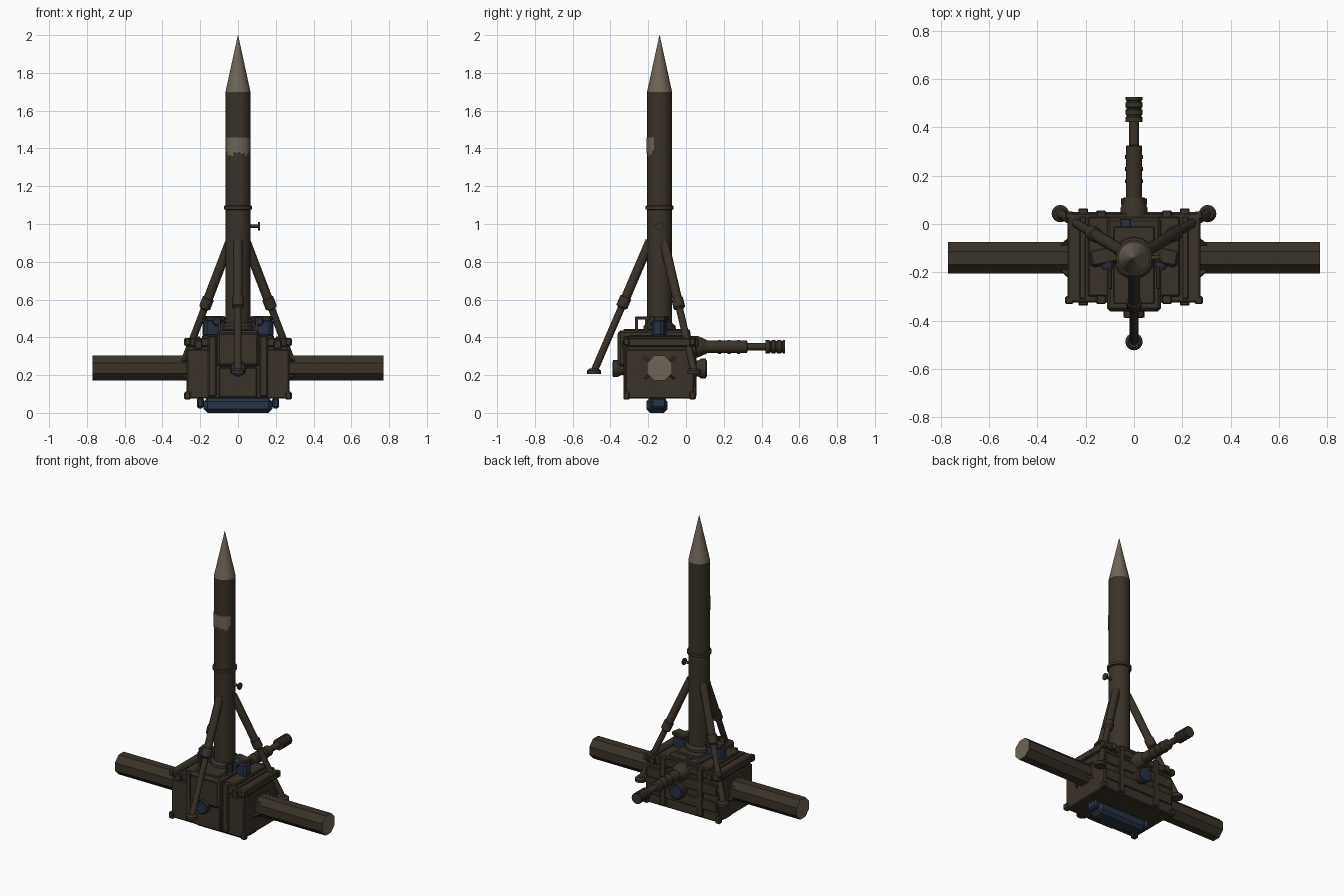
import bpy, bmesh, math
from mathutils import Vector

old = bpy.data.objects.get("Cube")
if old:
    bpy.data.objects.remove(old, do_unlink=True)


def material(name, rgb):
    m = bpy.data.materials.new(name)
    m.use_nodes = True
    m.diffuse_color = (*rgb, 1)
    m.node_tree.nodes["Principled BSDF"].inputs["Base Color"].default_value = (*rgb, 1)
    return m


BROWN = material("dark brown", (0.042, 0.032, 0.021))
TAN = material("dusty tan", (0.16, 0.13, 0.095))
BLUE = material("navy blue", (0.020, 0.032, 0.062))
AXIS = -0.14  # y of the mast and the side arms


def finish(bm, name, mats, smooth=False):
    bmesh.ops.recalc_face_normals(bm, faces=bm.faces)
    me = bpy.data.meshes.new(name)
    bm.to_mesh(me)
    bm.free()
    ob = bpy.data.objects.new(name, me)
    bpy.context.collection.objects.link(ob)
    for m in mats:
        me.materials.append(m)
    if smooth:
        bpy.ops.object.select_all(action='DESELECT')
        ob.select_set(True)
        bpy.context.view_layer.objects.active = ob
        bpy.ops.object.shade_smooth_by_angle(angle=math.radians(35))
    return ob


def box(name, x, y, z, mat=BROWN, bevel=0.006, turn=0):
    """Box from (low, high) ranges, turned about its own vertical axis."""
    bm = bmesh.new()
    bmesh.ops.create_cube(bm, size=1)
    for v in bm.verts:
        v.co = [c * (r[1] - r[0]) for c, r in zip(v.co, (x, y, z))]
    if bevel:
        bmesh.ops.bevel(bm, geom=bm.edges[:], offset=bevel, segments=1, affect='EDGES')
    ob = finish(bm, name, [mat])
    ob.location = [(r[0] + r[1]) / 2 for r in (x, y, z)]
    ob.rotation_euler.z = turn
    return ob


def lathe(name, start, end, profile, sides=16, mat=BROWN, cap=None, spin=0.0, smooth=True):
    """Turn (distance, radius) pairs about the line from start to end."""
    start, end = Vector(start), Vector(end)
    d = (end - start).normalized()
    ref = Vector((0, 0, 1)) if abs(d.z) < 0.9 else Vector((0, 1, 0))
    u = d.cross(ref).normalized()
    w = d.cross(u)
    bm = bmesh.new()
    rings = []
    for t, r in profile:
        a = [spin + math.tau * i / sides for i in range(sides)]
        rings.append([bm.verts.new(start + d * t + (u * math.cos(k) + w * math.sin(k)) * r) for k in a])
    for p, q in zip(rings, rings[1:]):
        for i in range(sides):
            j = (i + 1) % sides
            bm.faces.new((p[i], p[j], q[j], q[i]))
    bm.faces.new(rings[0])
    last = bm.faces.new(rings[-1])
    if cap:
        last.material_index = 1
    return finish(bm, name, [mat, cap] if cap else [mat], smooth)


# Main housing with a lid seam and slightly proud side bands
box("housing", (-0.272, 0.272), (-0.32, 0.042), (0.075, 0.335))
box("housing_seam", (-0.262, 0.262), (-0.312, 0.034), (0.33, 0.36), bevel=0)
box("housing_lid", (-0.276, 0.276), (-0.324, 0.046), (0.35, 0.397))
box("roof_plate", (-0.19, 0.19), (-0.30, 0.03), (0.39, 0.412))
box("roof_hatch", (-0.112, 0.112), (-0.36, 0.025), (0.39, 0.437), bevel=0.012)
box("roof_hatch_panel", (-0.085, 0.085), (-0.33, -0.01), (0.43, 0.444), bevel=0.004)
box("front_hatch", (-0.112, 0.112), (-0.362, -0.31), (0.245, 0.43), bevel=0.014)
box("front_lower_plate", (-0.10, 0.10), (-0.332, -0.31), (0.08, 0.24))
for z in (0.14, 0.25):
    box("back_rail", (-0.26, 0.26), (0.03, 0.05), (z, z + 0.07), bevel=0.004)

for s in (-1, 1):
    side = "left" if s > 0 else "right"

    def span(a, b):
        return (min(s * a, s * b), max(s * a, s * b))

    # Straps, corner blocks and roof fittings
    box(side + "_strap", span(0.115, 0.158), (-0.332, 0.055), (0.085, 0.408))
    box(side + "_roof_rail", span(0.20, 0.225), (-0.31, 0.03), (0.39, 0.405), bevel=0.003)
    for y in (-0.315, 0.035):
        for z in (0.09, 0.375):
            box(side + "_corner_block", span(0.25, 0.285), (y - 0.017, y + 0.017), (z - 0.02, z + 0.022))
    box(side + "_back_clip", span(0.19, 0.23), (0.035, 0.065), (0.35, 0.395), bevel=0.004)
    box(side + "_front_latch", span(0.19, 0.23), (-0.338, -0.31), (0.34, 0.385), bevel=0.004)

    # Side arm with pale end cap and root gussets
    lathe(side + "_arm", (s * 0.26, AXIS, 0.237), (s, AXIS, 0.237), [(0, 0.071), (0.51, 0.071)],
          8, cap=TAN, spin=math.pi / 8, smooth=False)
    for k in (35, 145, 215, 325):
        a = math.radians(k)
        root = Vector((s * 0.27, AXIS, 0.237))
        out = Vector((0, math.cos(a), math.sin(a)))
        across = Vector((0, -out.z, out.y)) * 0.006
        bm = bmesh.new()
        tri = [root + out * 0.05, root + out * 0.10, root + out * 0.062 + Vector((s * 0.036, 0, 0))]
        front, back = ([bm.verts.new(p + across * n) for p in tri] for n in (-1, 1))
        bm.faces.new(front)
        bm.faces.new(back)
        for i in range(3):
            j = (i + 1) % 3
            bm.faces.new((front[i], front[j], back[j], back[i]))
        finish(bm, side + "_arm_gusset", [BROWN])

    # Blue tanks and angled brackets beside the mast
    box(side + "_tank", span(0.065, 0.185), (-0.172, -0.108), (0.40, 0.495), BLUE, 0.014, -s * 0.2)
    box(side + "_tank_bracket", span(0.07, 0.18), (-0.165, -0.10), (0.485, 0.512), bevel=0.006, turn=-s * 0.2)
    lathe(side + "_tank_valve", (s * 0.11, -0.19, 0.485), (s * 0.11, 0, 0.485),
          [(0, 0.018), (0.015, 0.026), (0.05, 0.026)], 12, BLUE)
    box(side + "_keel_clamp", span(0.18, 0.218), (-0.185, -0.105), (0.024, 0.08), BLUE, 0.01)

    # Handle rails on the roof
    for y in (-0.262, -0.21):
        box(side + "_handle_post", span(0.092, 0.106), (y - 0.007, y + 0.007), (0.41, 0.505), bevel=0)
    box(side + "_handle_bar", span(0.092, 0.106), (-0.269, -0.10), (0.495, 0.51), bevel=0.003)

# Keel tank under the housing
box("keel_tank", (-0.182, 0.182), (-0.21, -0.098), (0.0, 0.08), BLUE, 0.02)
box("roof_window", (-0.055, -0.015), (-0.012, 0.02), (0.43, 0.441), BLUE, 0.002)

# Mast with collar, pale nose cone and side knob
lathe("mast", (0, AXIS, 0.39), (0, AXIS, 2), [(0, 0.066), (1.31, 0.066)], 24)
lathe("mast_foot", (0, AXIS, 0.40), (0, AXIS, 2), [(0, 0.09), (0.06, 0.085), (0.075, 0.068)], 16)
lathe("mast_collar", (0, AXIS, 1.075), (0, AXIS, 2),
      [(0, 0.066), (0.003, 0.075), (0.02, 0.075), (0.023, 0.066)], 24)
lathe("nose_cone", (0, AXIS, 1.70), (0, AXIS, 2), [(0, 0.066), (0.3, 0.0008)], 24, TAN)
lathe("mast_knob", (0.05, AXIS, 0.988), (1, AXIS, 0.988),
      [(0, 0.009), (0.055, 0.009), (0.056, 0.022), (0.066, 0.022)], 12)

# Ragged paint patch wrapped round the front of the mast
bm = bmesh.new()
drops = [0.02, 0.0, 0.005, 0.0, 0.02, 0.015, 0.02, 0.01, 0.015, 0.0, 0.01, 0.03]
for i, drop in enumerate(drops):
    quad = []
    for k, z in ((i, 1.36 + drop), (i + 1, 1.36 + drop), (i + 1, 1.457), (i, 1.457)):
        a = math.radians(-155 + 130 * k / len(drops))
        quad.append(bm.verts.new((0.068 * math.cos(a), AXIS + 0.068 * math.sin(a), z)))
    bm.faces.new(quad)
finish(bm, "paint_patch", [TAN])

# Three telescopic legs with disc feet
legs = {"front": ((0, -0.19, 0.91), (0, -0.487, 0.22)),
        "back_left": ((0.045, -0.115, 0.90), (0.305, 0.043, 0.22)),
        "back_right": ((-0.045, -0.115, 0.90), (-0.305, 0.043, 0.22))}
for name, (top, foot) in legs.items():
    length = (Vector(foot) - Vector(top)).length
    c = length * 0.43
    lathe(name + "_leg", top, foot, [(0, 0.025), (c, 0.025), (c + 0.002, 0.031), (c + 0.055, 0.031),
                                     (c + 0.065, 0.019), (length, 0.019)], 12)
    lathe(name + "_foot", (foot[0], foot[1], 0.206), (foot[0], foot[1], 1),
          [(0, 0.036), (0.018, 0.036), (0.03, 0.024)], 16)

# Rear barrel with root cone, sleeve rings and ribbed muzzle
lathe("barrel_root", (0, 0.03, 0.35), (0, 1, 0.35), [(0, 0.058), (0.035, 0.056), (0.08, 0.036)], 12)
lathe("barrel", (0, 0.05, 0.35), (0, 1, 0.35), [(0, 0.034), (0.273, 0.034), (0.276, 0.02), (0.40, 0.02)], 16)
for y in (0.17, 0.22, 0.27):
    lathe("barrel_ring", (0, y, 0.35), (0, 1, 0.35), [(0, 0.037), (0.015, 0.037)], 16)
muzzle = [(0, 0.036)]
for i in range(3):
    t = 0.02 + i * 0.03
    muzzle += [(t, 0.036), (t + 0.003, 0.031), (t + 0.009, 0.031), (t + 0.012, 0.036)]
lathe("muzzle", (0, 0.422, 0.35), (0, 1, 0.35), muzzle + [(0.103, 0.036)], 16)

# Round ports with blue glass on front and back
for name, y, d, r, depth in (("front", -0.32, -1, 0.044, 0.066), ("back", 0.04, 1, 0.053, 0.066)):
    lathe(name + "_port", (0, y, 0.235), (0, y + d, 0.235),
          [(0, r * 0.8), (0.025, r * 0.8), (0.04, r), (depth, r)], 16)
    lathe(name + "_port_glass", (0, y + d * depth, 0.235), (0, y + d, 0.235),
          [(0, r * 0.88), (0.004, r * 0.8)], 16, BLUE)
